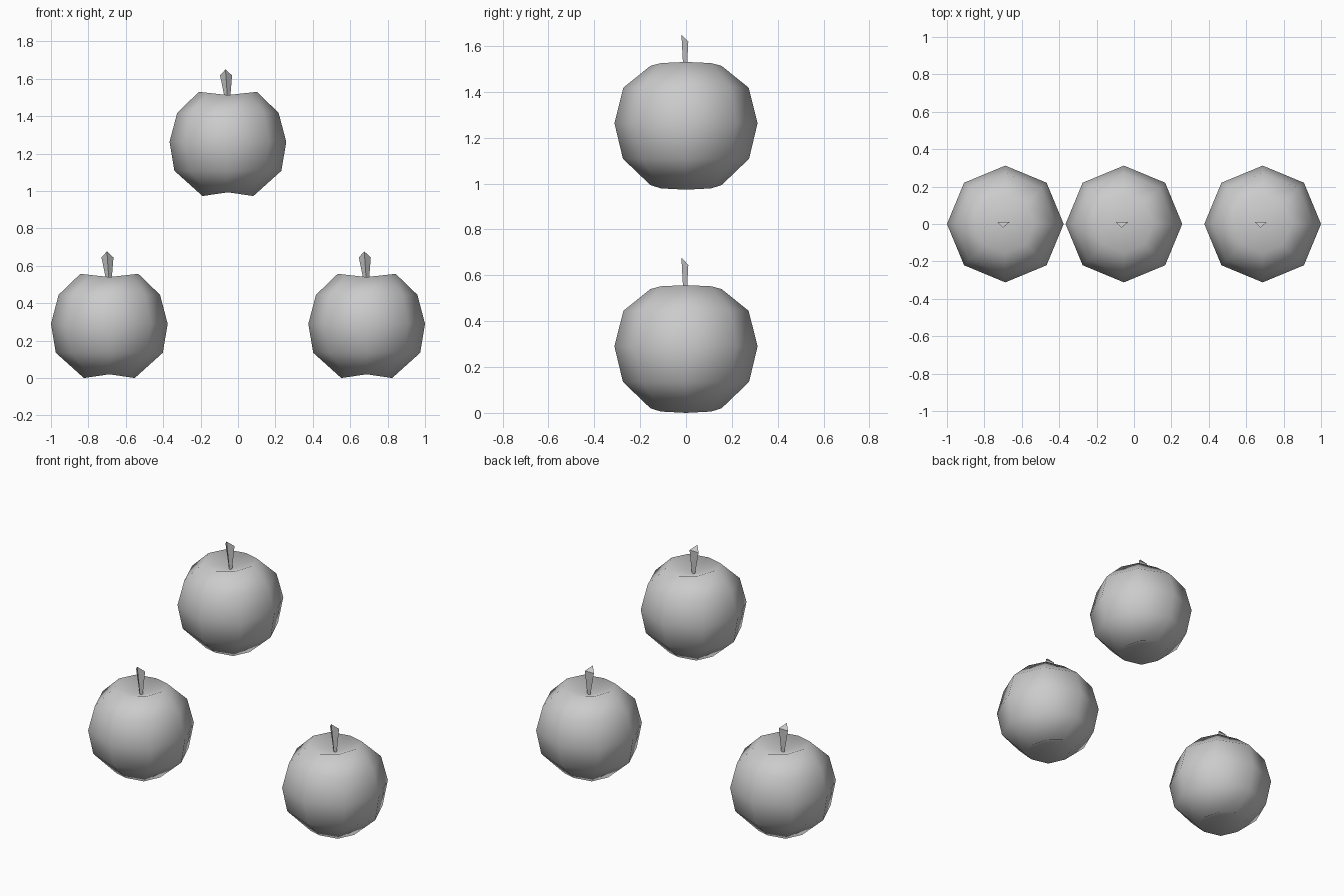
import bpy, bmesh
from math import cos, sin, pi

if "Cube" in bpy.data.objects:
    bpy.data.objects.remove(bpy.data.objects["Cube"])

SIDES = 8
# rings: radius along x, radius along y, z on the x sides, z on the y sides
RINGS = [
    (0.136, 0.155, 0.000, 0.020),
    (0.286, 0.275, 0.135, 0.135),
    (0.312, 0.312, 0.290, 0.290),
    (0.271, 0.273, 0.445, 0.445),
    (0.155, 0.155, 0.557, 0.540),
]
BOTTOM_DIP, TOP_DIP = 0.06, 0.495


def finish(bm, name, loc, smooth):
    bmesh.ops.recalc_face_normals(bm, faces=bm.faces)
    for f in bm.faces:
        f.smooth = smooth
    mesh = bpy.data.meshes.new(name)
    bm.to_mesh(mesh)
    bm.free()
    ob = bpy.data.objects.new(name, mesh)
    ob.location = loc
    bpy.context.collection.objects.link(ob)


def bridge(bm, a, b):
    n = len(a)
    for i in range(n):
        j = (i + 1) % n
        bm.faces.new((a[i], a[j], b[j], b[i]))


# Fruit body: eight-sided lathe with a dimple at each end
def fruit(name, loc):
    bm = bmesh.new()
    rings = []
    for rx, ry, zx, zy in RINGS:
        ring = []
        for i in range(SIDES):
            a = 2 * pi * i / SIDES
            z = zy + (zx - zy) * abs(cos(a))
            ring.append(bm.verts.new((rx * cos(a), ry * sin(a), z)))
        rings.append(ring)
    for lo, hi in zip(rings, rings[1:]):
        bridge(bm, lo, hi)
    for ring, z in ((rings[0], BOTTOM_DIP), (rings[-1], TOP_DIP)):
        pole = bm.verts.new((0, 0, z))
        for i in range(SIDES):
            bm.faces.new((ring[i], ring[(i + 1) % SIDES], pole))
    finish(bm, name, loc, True)


# Stem: three-sided, flaring to a slanted top
def stem(name, loc):
    bm = bmesh.new()
    low = [bm.verts.new(p) for p in
           ((0.0, -0.01, 0.49), (0.01, 0.002, 0.49), (-0.01, 0.002, 0.49))]
    top = [bm.verts.new(p) for p in
           ((-0.013, -0.02, 0.677), (0.022, 0.01, 0.645), (-0.042, 0.01, 0.645))]
    bridge(bm, low, top)
    bm.faces.new(low)
    bm.faces.new(top)
    finish(bm, name, loc, False)


# Three apples: two below, one above
for side, loc in (("left", (-0.688, 0, 0)),
                  ("upper", (-0.054, 0, 0.973)),
                  ("right", (0.688, 0, 0))):
    fruit(side + "_apple", loc)
    stem(side + "_stem", loc)
